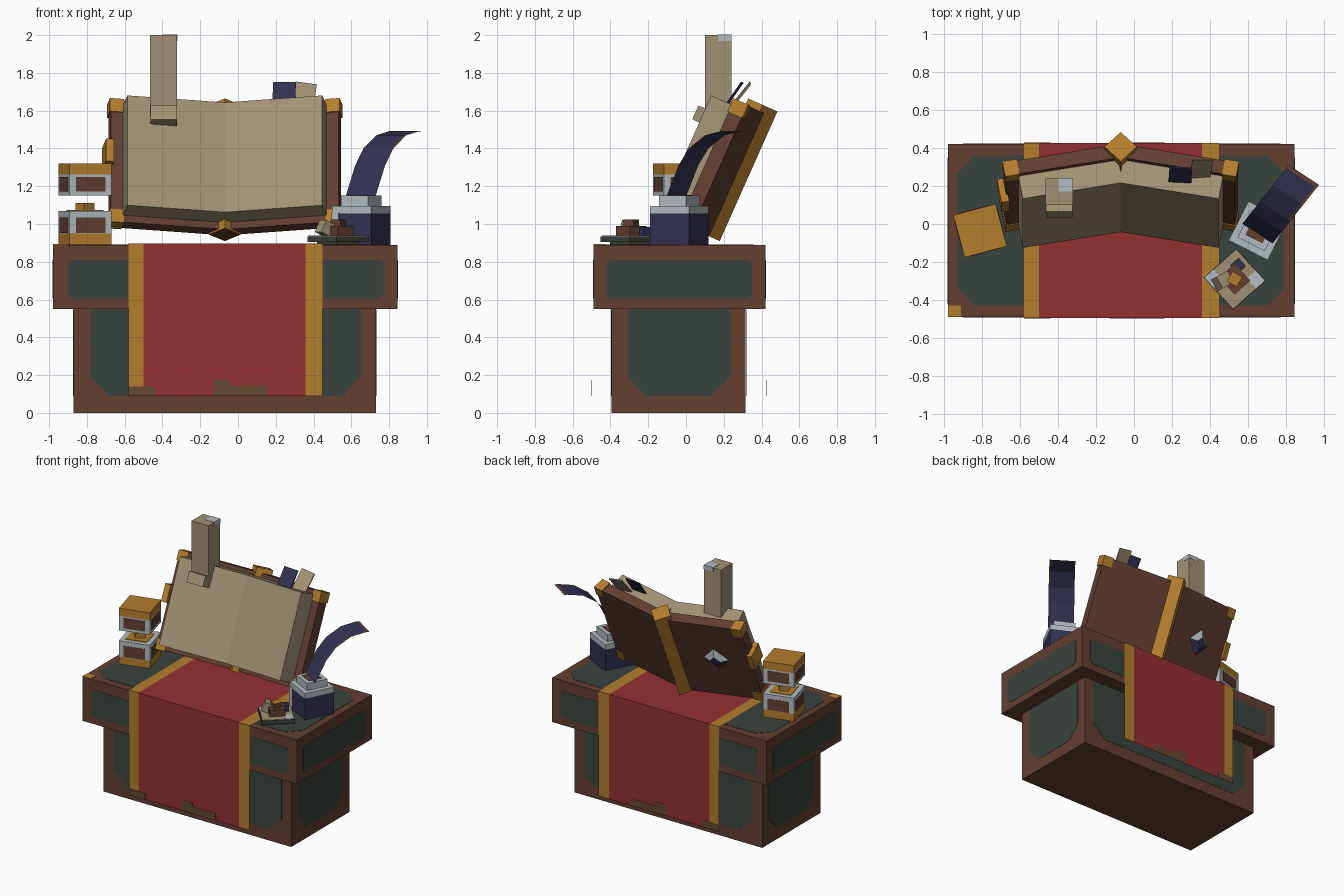
import bpy, bmesh
from math import radians
from mathutils import Matrix, Vector

if "Cube" in bpy.data.objects:
    bpy.data.objects.remove(bpy.data.objects["Cube"], do_unlink=True)


def material(name, r, g, b):
    lin = [((c / 255 + 0.055) / 1.055) ** 2.4 for c in (r, g, b)] + [1.0]
    m = bpy.data.materials.new(name)
    m.use_nodes = True
    m.diffuse_color = lin
    m.node_tree.nodes["Principled BSDF"].inputs["Base Color"].default_value = lin
    return m


RED = material("red cloth", 148, 48, 50)
BROWN = material("brown wood", 99, 63, 49)
GREEN = material("dark green", 58, 67, 61)
GOLD = material("gold", 180, 126, 46)
TAN = material("parchment", 162, 145, 116)
PALE = material("pale metal", 178, 188, 192)
NAVY = material("navy", 50, 50, 82)
WORN = material("worn hem", 100, 72, 48)
I = Matrix.Identity(4)


def T(x, y, z):
    return Matrix.Translation((x, y, z))


def R(deg, axis="Z"):
    return Matrix.Rotation(radians(deg), 4, axis)


def finish(name, bm, mats, rule=None):
    bmesh.ops.recalc_face_normals(bm, faces=bm.faces)
    if rule:
        for f in bm.faces:
            f.material_index = rule(f)
    me = bpy.data.meshes.new(name)
    bm.to_mesh(me)
    bm.free()
    for m in mats:
        me.materials.append(m)
    ob = bpy.data.objects.new(name, me)
    bpy.context.collection.objects.link(ob)
    return ob


def box(name, x, y, z, mat, M=I, extra=None, rule=None):
    bm = bmesh.new()
    bmesh.ops.create_cube(bm, size=1)
    for v in bm.verts:
        v.co = M @ Vector([r[0] + (c + 0.5) * (r[1] - r[0]) for c, r in zip(v.co, (x, y, z))])
    return finish(name, bm, [mat] + ([extra] if extra else []), rule)


def panel(name, place, u, v, low, high, mat):
    """Flat plate with cut corners; place maps (u, v) to a point."""
    pts = [(u[0] + low, v[0]), (u[1] - low, v[0]), (u[1], v[0] + low), (u[1], v[1] - high),
           (u[1] - high, v[1]), (u[0] + high, v[1]), (u[0], v[1] - high), (u[0], v[0] + low)]
    bm = bmesh.new()
    bm.faces.new([bm.verts.new(place(*p)) for p in pts])
    bmesh.ops.remove_doubles(bm, verts=bm.verts, dist=0.0005)
    bmesh.ops.solidify(bm, geom=bm.faces[:], thickness=0.002)
    finish(name, bm, [mat])


# Desk: two stacked blocks with inset green panels
box("desk_base", (-0.87, 0.73), (-0.395, 0.315), (0, 0.55), BROWN)
box("desk_top", (-0.98, 0.845), (-0.49, 0.42), (0.55, 0.89), BROWN)
for side, y0, y1 in (("front", -0.397, -0.492), ("back", 0.317, 0.422)):
    panel("base_panel_" + side, lambda u, v: (u, y0, v), (-0.78, 0.65), (0.09, 0.548), 0.1, 0.01, GREEN)
    panel("top_panel_" + side, lambda u, v: (u, y1, v), (-0.9, 0.77), (0.605, 0.81), 0.02, 0.02, GREEN)
for side, x0, x1 in (("right", -0.872, -0.982), ("left", 0.732, 0.847)):
    panel("base_panel_" + side, lambda u, v: (x0, u, v), (-0.31, 0.235), (0.09, 0.548), 0.1, 0.01, GREEN)
    panel("top_panel_" + side, lambda u, v: (x1, u, v), (-0.42, 0.35), (0.605, 0.81), 0.02, 0.02, GREEN)
panel("desk_surface", lambda u, v: (u, v, 0.892), (-0.93, 0.79), (-0.43, 0.36), 0.09, 0.09, GREEN)
box("desk_corner_plate", (-0.98, -0.91), (-0.49, -0.43), (0.889, 0.893), GOLD)

# Cloth runner: hangs straight down front and back, gold bands at the edges
bm = bmesh.new()
columns = []
for x in (-0.58, -0.5, 0.357, 0.447):
    columns.append([bm.verts.new((x, y, z)) for y, z in
                    ((-0.496, 0.09), (-0.496, 0.896), (0.426, 0.896), (0.426, 0.09))])
for a, b in zip(columns, columns[1:]):
    for i in range(3):
        bm.faces.new((a[i], b[i], b[i + 1], a[i + 1]))
finish("cloth_runner", bm, [RED, GOLD],
       lambda f: 0 if abs(f.calc_center_median().x + 0.07) < 0.2 else 1)
for y in (-0.498, 0.428):
    for x, z in (((-0.58, -0.44), 0.14), ((-0.13, -0.04), 0.175), ((-0.04, 0.16), 0.145)):
        box("worn_hem", x, (y - 0.001, y + 0.001), (0.09, z), WORN)

# Open book leaning back: mirrored wings around a diamond spine
BOOK = T(-0.07, 0, 1) @ R(-24, "X")
WING = {}
for s, side in ((1, "left"), (-1, "right")):
    W = WING[side] = BOOK @ Matrix.Diagonal((s, 1, 1, 1)) @ R(-10)
    box("pages_" + side, (0, 0.535), (-0.063, 0.07), (0.04, 0.676), TAN, W)
    box("cover_" + side, (0, 0.6), (0.069, 0.146), (0, 0.705), BROWN, W)
    for z in ((-0.005, 0.07), (0.635, 0.711)):
        box("cover_corner_" + side, (0.53, 0.606), (0.063, 0.152), z, GOLD, W)
box("spine", (-0.06, 0.06), (-0.06, 0.06), (-0.01, 0.741), GOLD,
    BOOK @ T(0, 0.115, 0) @ R(45), BROWN, lambda f: int(f.normal.z < -0.8))
box("clasp", (0.59, 0.632), (0.03, 0.165), (0.33, 0.46), GOLD, WING["right"])

# Gem on the back of the right cover
bm = bmesh.new()
bmesh.ops.create_cone(bm, cap_ends=True, segments=4, radius1=0.1, radius2=0.04, depth=0.03,
                      matrix=WING["right"] @ T(0.33, 0.16, 0.37) @ R(-90, "X"))
finish("cover_gem", bm, [NAVY, PALE], lambda f: int(f.normal.z > 0.35 or len(f.verts) == 4 and f.normal.z > 0))

# Page markers
box("navy_marker", (-0.06, 0.06), (-0.004, 0.004), (0, 0.17), NAVY, T(0.24, 0.2, 1.61) @ R(-4) @ R(-35, "X"))
box("parchment_marker", (-0.055, 0.055), (-0.004, 0.004), (0, 0.16), TAN,
    T(0.345, 0.24, 1.62) @ R(6) @ R(-38, "X") @ R(10, "Y"))
# Tall candle-like post with a tilted foot on the page
box("post", (-0.465, -0.322), (0.1, 0.24), (1.57, 2.0), TAN)
box("post_foot", (-0.393, -0.253), (-0.195, -0.1), (0.52, 0.6), TAN, BOOK)
box("post_cap", (-0.4, -0.32), (0.17, 0.242), (1.97, 2.002), PALE)

# Lantern: two framed halves with a flame between
L = T(-0.81, -0.035, 0) @ R(15)
h = (-0.115, 0.115)
box("lantern_foot", h, h, (0.89, 0.95), GOLD, L)
box("lantern_lower", h, h, (0.95, 1.07), PALE, L)
box("lantern_upper", h, h, (1.15, 1.262), PALE, L)
box("lantern_roof", h, h, (1.262, 1.32), GOLD, L)
box("lantern_tray", (-0.08, 0.08), (-0.08, 0.08), (1.068, 1.074), GOLD, L)
box("lantern_flame", (-0.035, 0.035), (-0.035, 0.035), (1.07, 1.11), GOLD, L @ R(25))
for k in range(4):
    for z in ((0.952, 1.035), (1.172, 1.25)):
        box("lantern_window", (-0.08, 0.08), (-0.118, -0.114), z, BROWN, L @ R(90 * k))

# Inkwell
K = T(0.653, -0.035, 0) @ R(-27)
box("inkwell_body", h, h, (0.89, 1.055), NAVY, K)
box("inkwell_rim", h, h, (1.055, 1.095), PALE, K)
box("inkwell_frame", (-0.116, -0.075), (-0.118, -0.114), (0.9, 1.06), PALE, K)
box("inkwell_neck", (-0.08, 0.08), (-0.08, 0.08), (1.095, 1.15), PALE, K)
box("ink_surface", (-0.05, 0.05), (-0.05, 0.05), (1.149, 1.154), BROWN, K)

# Quill: curved strip with a brown tip
bm = bmesh.new()
width = Vector((0.079, -0.052, 0))
rows = []
for s, z in ((0, 1.15), (0.035, 1.22), (0.08, 1.31), (0.15, 1.4), (0.26, 1.47), (0.375, 1.492), (0.395, 1.49)):
    mid = Vector((0.65 + 0.62 * s, -0.05 + 0.78 * s, z))
    rows.append([bm.verts.new(mid + width * w) for w in (-1, 0.85, 1)])
for a, b in zip(rows, rows[1:]):
    for i in range(2):
        bm.faces.new((a[i], a[i + 1], b[i + 1], b[i]))
bm.faces.ensure_lookup_table()
brown_faces = {f.index for f in bm.faces if f.calc_center_median().z > 1.4 and f.calc_area() < 0.006}
bm.faces.index_update()
finish("quill", bm, [NAVY, BROWN],
       lambda f: int(f.calc_center_median().z > 1.4 and f.calc_area() < 0.006))

# Small dish with blocks of sealing wax
D = T(0.53, -0.29, 0) @ R(42)
box("dish", h, h, (0.905, 0.935), GREEN, D)
box("dish_foot", (-0.08, 0.08), (-0.08, 0.08), (0.89, 0.905), GREEN, D)
box("dish_liner", (-0.11, 0.11), (-0.11, 0.11), (0.934, 0.938), TAN, D)
for k in (0, 180):
    box("dish_corner", (0.05, 0.112), (-0.112, -0.04), (0.936, 0.94), PALE, D @ R(k + 180))
box("wax_block", (-0.055, 0.055), (-0.06, 0.06), (0.935, 0.99), BROWN, D)
box("wax_stamp", (-0.03, 0.03), (-0.03, 0.03), (0.99, 1.025), BROWN, D @ R(20),
    GOLD, lambda f: int(f.normal.z > 0.5))
box("wax_bar", (0.03, 0.09), (0.01, 0.07), (0.935, 0.985), NAVY, D)
box("parchment_block", (-0.035, 0.035), (-0.035, 0.035), (-0.035, 0.035), TAN,
    T(0.465, -0.3, 0.975) @ R(30) @ R(25, "Y"))
